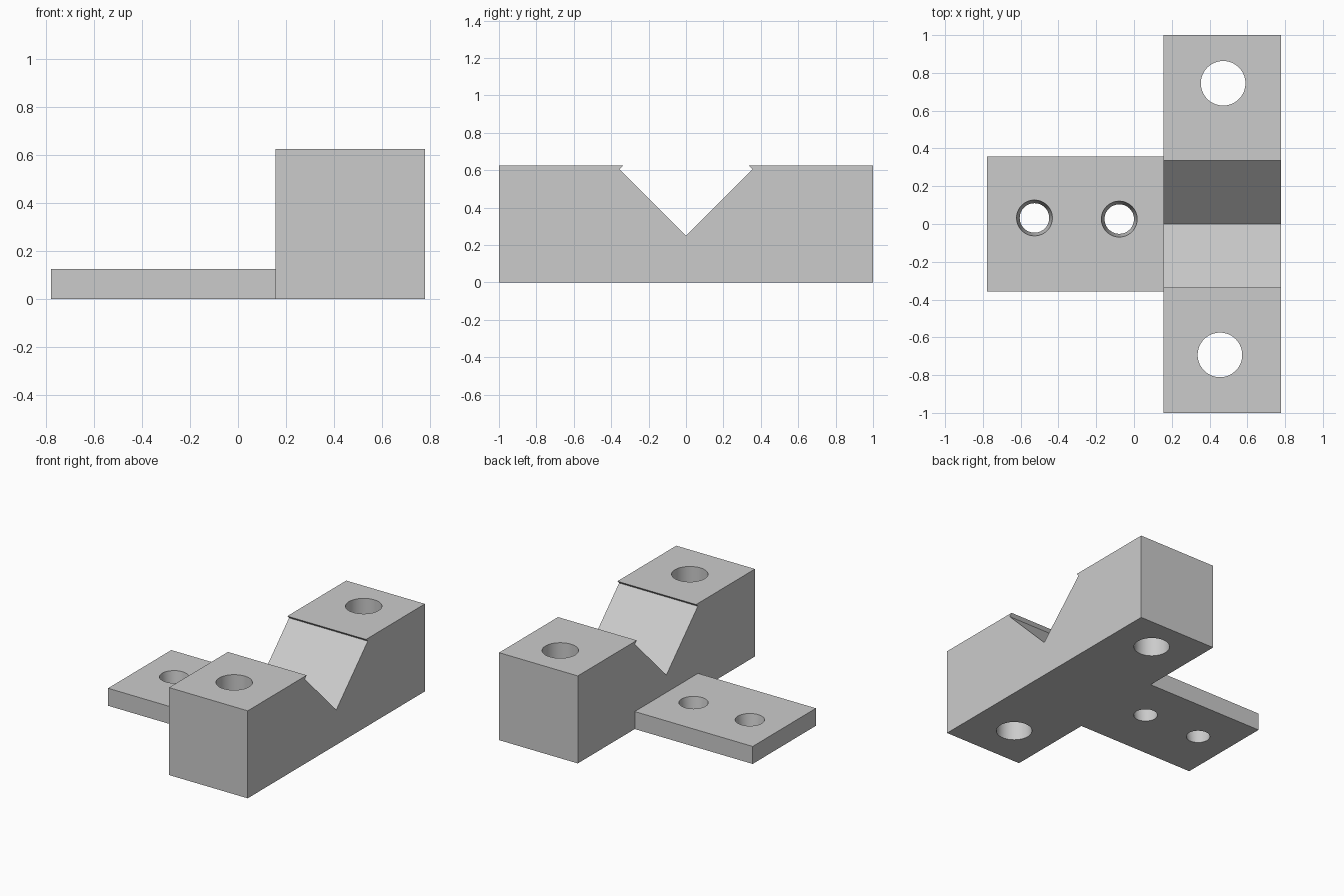
import bpy
import math

default = bpy.data.objects.get("Cube")
if default:
    bpy.data.objects.remove(default, do_unlink=True)

grey = bpy.data.materials.new("plain grey")
grey.use_nodes = True
grey.diffuse_color = (0.6, 0.6, 0.6, 1)
grey.node_tree.nodes["Principled BSDF"].inputs["Base Color"].default_value = (0.6, 0.6, 0.6, 1)


def extrude_x(name, profile, x0, x1):
    """Extrude a (y, z) outline from x0 to x1."""
    n = len(profile)
    verts = [(x, y, z) for x in (x0, x1) for y, z in profile]
    faces = [tuple(reversed(range(n))), tuple(range(n, 2 * n))]
    faces += [(i, (i + 1) % n, n + (i + 1) % n, n + i) for i in range(n)]
    mesh = bpy.data.meshes.new(name)
    mesh.from_pydata(verts, [], faces)
    mesh.materials.append(grey)
    obj = bpy.data.objects.new(name, mesh)
    bpy.context.collection.objects.link(obj)
    return obj


def drill(obj, x, y, height, r_bottom, r_top):
    """Cut a vertical through hole whose radii are given at z = 0 and z = height."""
    over = 0.05
    slope = (r_top - r_bottom) / height
    bpy.ops.mesh.primitive_cone_add(
        vertices=64, radius1=r_bottom - slope * over, radius2=r_top + slope * over,
        depth=height + 2 * over, location=(x, y, height / 2))
    cutter = bpy.context.object
    cutter.name = "hole_cutter"
    cutter.hide_render = True
    cutter.data.materials.append(grey)
    mod = obj.modifiers.new("hole", 'BOOLEAN')
    mod.operation = 'DIFFERENCE'
    mod.solver = 'EXACT'
    mod.object = cutter
    bpy.context.view_layer.objects.active = obj
    bpy.ops.object.modifier_apply(modifier=mod.name)
    bpy.data.objects.remove(cutter, do_unlink=True)


def smooth_holes(obj):
    bpy.ops.object.select_all(action='DESELECT')
    obj.select_set(True)
    bpy.context.view_layer.objects.active = obj
    bpy.ops.object.shade_smooth_by_angle(angle=math.radians(30))


# Long block with a V groove that has a small overhanging lip on each side
top, split, end = 0.625, 0.155, 0.777
half = [(1, 0), (1, top), (0.335, top), (0.355, 0.605)]
outline = half + [(0, 0.25)] + [(-y, z) for y, z in reversed(half)]
block = extrude_x("v_groove_block", outline, split, end)
drill(block, 0.472, 0.745, top, 0.118, 0.118)
drill(block, 0.455, -0.693, top, 0.118, 0.118)
smooth_holes(block)

# Thin mounting plate with two tapered holes
thick, side = 0.125, 0.357
plate = extrude_x("mounting_plate",
                  [(side, 0), (side, thick), (-side, thick), (-side, 0)], -end, split)
drill(plate, -0.527, 0.032, thick, 0.078, 0.095)
drill(plate, -0.078, 0.026, thick, 0.078, 0.095)
smooth_holes(plate)
